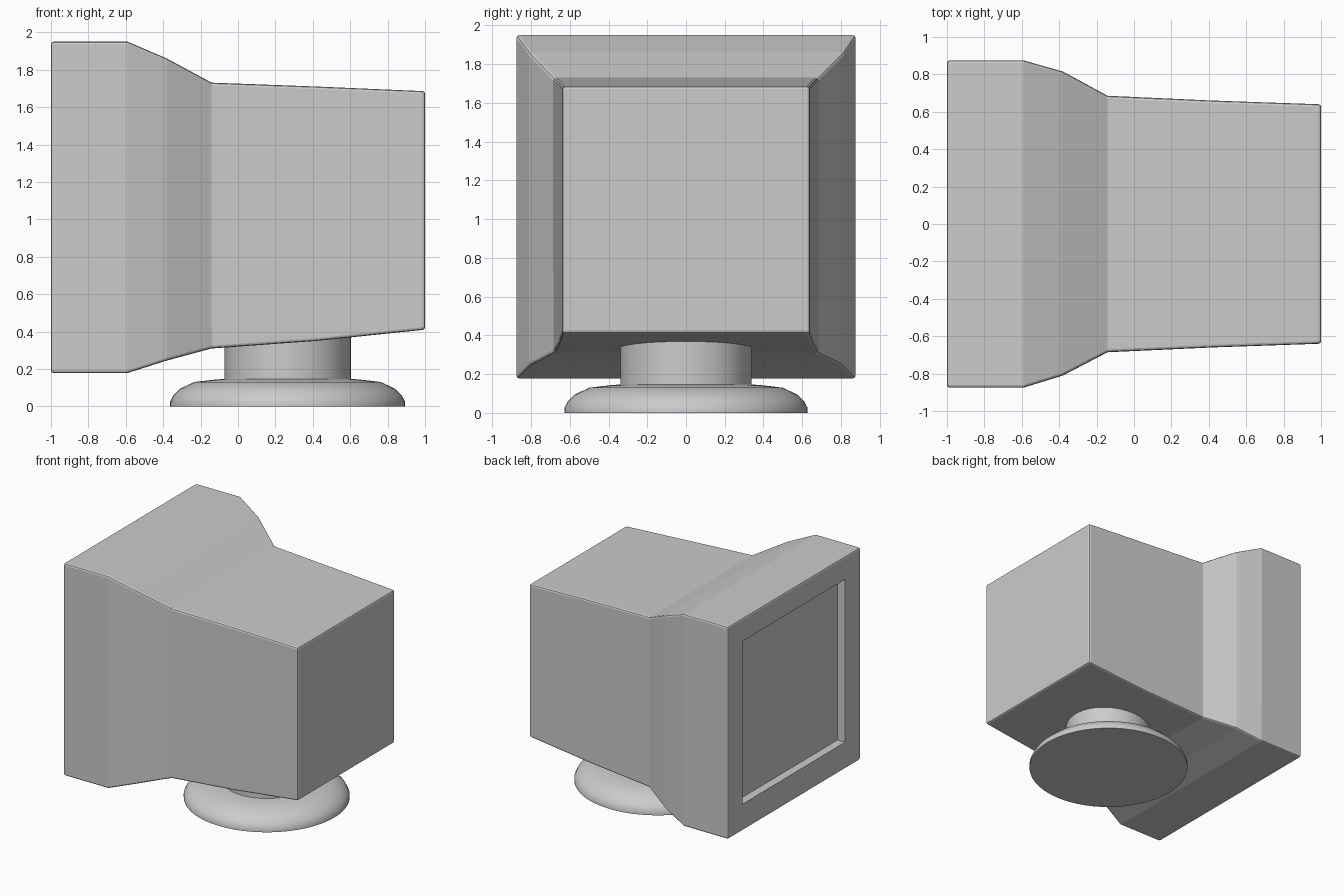
import bpy, bmesh, math

if "Cube" in bpy.data.objects:
    bpy.data.objects.remove(bpy.data.objects["Cube"])


def finish(name, bm, smooth=False):
    bmesh.ops.recalc_face_normals(bm, faces=bm.faces)
    mesh = bpy.data.meshes.new(name)
    bm.to_mesh(mesh)
    bm.free()
    ob = bpy.data.objects.new(name, mesh)
    bpy.context.collection.objects.link(ob)
    if smooth:
        bpy.ops.object.select_all(action='DESELECT')
        ob.select_set(True)
        bpy.context.view_layer.objects.active = ob
        bpy.ops.object.shade_smooth_by_angle(angle=math.radians(35))
    return ob


def loft(bm, sections):
    """Join rectangles given as (x, y_min, y_max, z_min, z_max), capped at both ends."""
    rings = [[bm.verts.new((x, y, z)) for y, z in
              ((y0, z0), (y1, z0), (y1, z1), (y0, z1))]
             for x, y0, y1, z0, z1 in sections]
    for a, b in zip(rings, rings[1:]):
        for i in range(4):
            j = (i + 1) % 4
            bm.faces.new((a[i], a[j], b[j], b[i]))
    bm.faces.new(rings[0])
    bm.faces.new(rings[-1])
    return rings


def lathe(name, profile, cx, sides=64):
    """Turn an (r, z) profile about the vertical axis at x = cx."""
    bm = bmesh.new()
    rings = [[bm.verts.new((cx + r * math.cos(2 * math.pi * i / sides),
                            r * math.sin(2 * math.pi * i / sides), z))
              for i in range(sides)] for r, z in profile]
    for a, b in zip(rings, rings[1:]):
        for i in range(sides):
            j = (i + 1) % sides
            bm.faces.new((a[i], a[j], b[j], b[i]))
    bm.faces.new(rings[0])
    bm.faces.new(rings[-1])
    return finish(name, bm, True)


# Monitor housing: tapered shell, ending in the recessed screen
bm = bmesh.new()
shell = [
    (1.00, -0.64, 0.64, 0.41, 1.685),
    (0.42, -0.66, 0.66, 0.35, 1.71),
    (-0.14, -0.685, 0.685, 0.31, 1.73),
    (-0.38, -0.81, 0.815, 0.245, 1.86),
    (-0.59, -0.875, 0.875, 0.178, 1.95),
    (-1.00, -0.875, 0.875, 0.178, 1.95),
]
screen = (-0.67, 0.68, 0.40, 1.76)
rings = loft(bm, shell + [(-1.00, *screen), (-0.93, *screen)])

# Soften the outer edges only
outer = {v for ring in rings[:6] for v in ring}
edges = [e for e in bm.edges if set(e.verts) <= outer
         and e.calc_face_angle(0) > math.radians(50)]
bmesh.ops.recalc_face_normals(bm, faces=bm.faces)
edges = [e for e in bm.edges if set(e.verts) <= outer
         and e.calc_face_angle(0) > math.radians(50)]
bmesh.ops.bevel(bm, geom=edges, offset=0.014, segments=2, profile=0.5,
                affect='EDGES', clamp_overlap=True)
finish("monitor_housing", bm)

# Swivel neck and round foot
lathe("stand_neck", [(0.338, 0.12), (0.338, 0.42)], 0.265)
lathe("stand_base", [(0.628, 0), (0.628, 0.025), (0.61, 0.06), (0.573, 0.095),
                     (0.50, 0.13), (0.40, 0.142), (0.30, 0.15)], 0.265)
